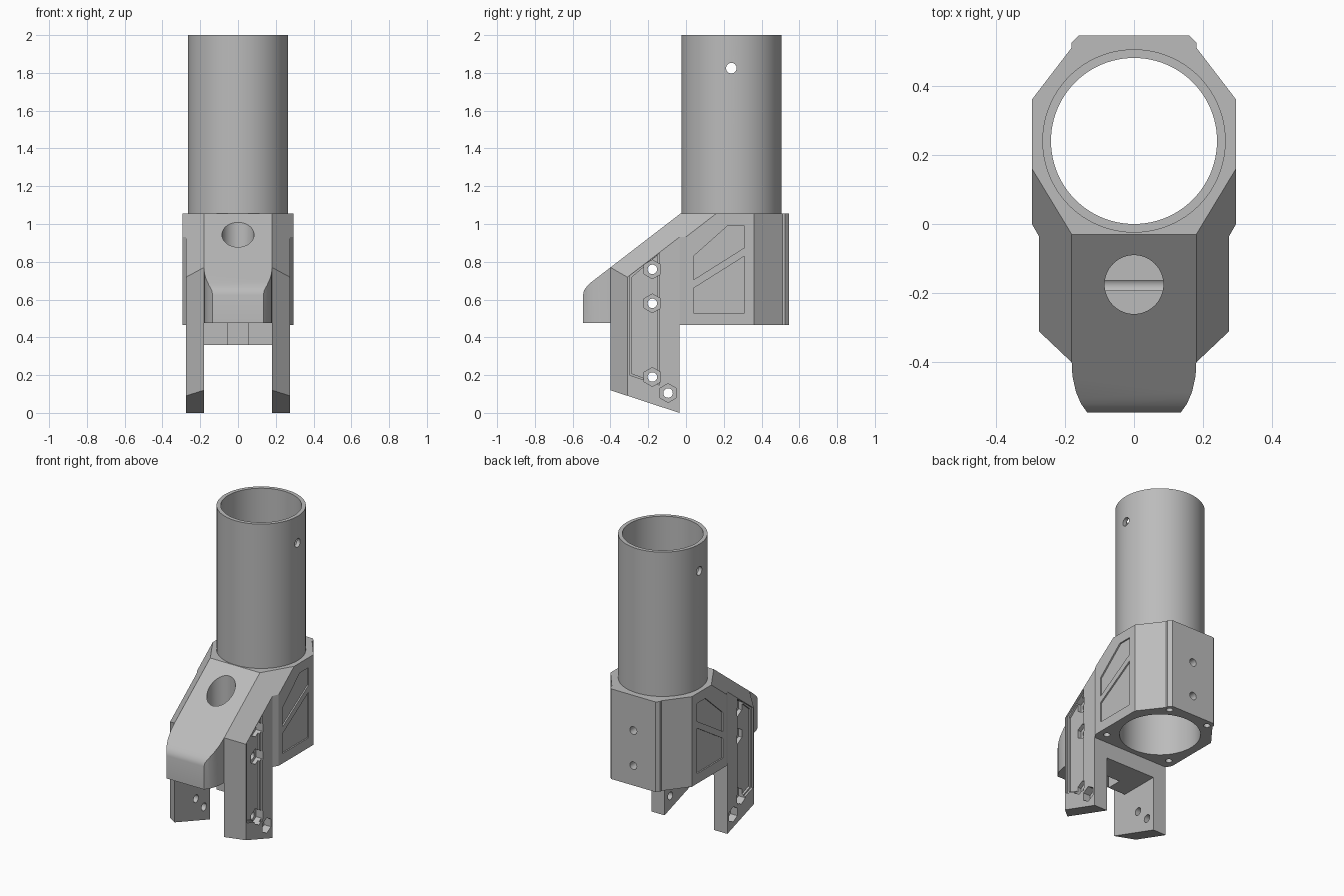
import bpy, bmesh, math
from mathutils import Vector

if "Cube" in bpy.data.objects:
    bpy.data.objects.remove(bpy.data.objects["Cube"], do_unlink=True)

GREY = bpy.data.materials.new("machined grey")
GREY.use_nodes = True
GREY.diffuse_color = (0.5, 0.5, 0.5, 1)
GREY.node_tree.nodes["Principled BSDF"].inputs["Base Color"].default_value = (0.5, 0.5, 0.5, 1)

TOP, BASE, BACK = 1.055, 0.465, -0.035
SLOPE = 0.77
TUBE_Y = 0.24
SLOPE_POINT = (0, -0.03, TOP)
SLOPE_NORMAL = (0, -SLOPE, 1)


def prism(name, pts, lo, hi, axis="z", planes=()):
    """Extrude a 2D outline along an axis, then trim it with planes."""
    place = {"x": lambda a, b, h: (h, a, b),
             "y": lambda a, b, h: (a, h, b),
             "z": lambda a, b, h: (a, b, h)}[axis]
    bm = bmesh.new()
    face = bm.faces.new([bm.verts.new(place(a, b, lo)) for a, b in pts])
    new = bmesh.ops.extrude_face_region(bm, geom=[face])["geom"]
    shift = Vector(place(0, 0, hi - lo))
    bmesh.ops.translate(bm, vec=shift, verts=[v for v in new if isinstance(v, bmesh.types.BMVert)])
    for point, normal in planes:
        geom = bm.verts[:] + bm.edges[:] + bm.faces[:]
        cut = bmesh.ops.bisect_plane(bm, geom=geom, plane_co=point, plane_no=normal,
                                     clear_outer=True, dist=0.00001)
        edges = [e for e in cut["geom_cut"] if isinstance(e, bmesh.types.BMEdge)]
        bmesh.ops.holes_fill(bm, edges=[e for e in edges if e.is_boundary], sides=0)
    bmesh.ops.recalc_face_normals(bm, faces=bm.faces)
    mesh = bpy.data.meshes.new(name)
    bm.to_mesh(mesh)
    bm.free()
    mesh.materials.append(GREY)
    ob = bpy.data.objects.new(name, mesh)
    bpy.context.collection.objects.link(ob)
    return ob


def ring(a, b, r, n=32):
    step = math.tau / n
    return [(a + r * math.sin(i * step), b + r * math.cos(i * step)) for i in range(n)]


def box(a0, a1, b0, b1):
    return [(a0, b0), (a1, b0), (a1, b1), (a0, b1)]


def shrink(pts, d):
    """Scale an outline towards its middle by about d on each side."""
    ca, cb = (sum(p[i] for p in pts) / len(pts) for i in (0, 1))
    ra, rb = (max(abs(p[i] - c) for p in pts) for i, c in ((0, ca), (1, cb)))
    return [(ca + (a - ca) * (1 - d / ra), cb + (b - cb) * (1 - d / rb)) for a, b in pts]


def carve(ob, *args):
    cutter = prism("cutter", *args)
    mod = ob.modifiers.new("cut", "BOOLEAN")
    mod.operation, mod.solver, mod.object = "DIFFERENCE", "EXACT", cutter
    bpy.context.view_layer.objects.active = ob
    bpy.ops.object.modifier_apply(modifier=mod.name)
    bpy.data.objects.remove(cutter, do_unlink=True)


def side_slope(s):
    """Sloping chamfer plane on one side."""
    return ((s * 0.18, -0.03, TOP), (s * 0.19 * SLOPE, -0.115 * SLOPE, 0.115))


def span(s, a, b):
    return sorted((s * a, s * b))


parts = []

# Socket block
half = [(0.18, BACK), (0.275, BACK), (0.295, 0.0), (0.295, 0.36),
        (0.18, 0.51), (0.18, 0.525), (0.16, 0.545)]
outline = half + [(-x, y) for x, y in reversed(half)]
block = prism("socket_block", outline, BASE, TOP, "z",
              [(SLOPE_POINT, SLOPE_NORMAL), side_slope(1), side_slope(-1)])
carve(block, ring(0, TUBE_Y, 0.24, 96), 0.3, 1.2)
for z in (0.595, 0.825):
    carve(block, ring(0, z, 0.025), 0.4, 0.7, "y")
upper_panel = [(0.04, 0.705), (0.31, 0.875), (0.31, 0.99), (0.22, 0.99), (0.04, 0.83)]
lower_panel = [(0.04, 0.53), (0.31, 0.53), (0.31, 0.83), (0.04, 0.66)]
for s in (1, -1):
    for panel in (upper_panel, lower_panel):
        carve(block, panel, *span(s, 0.286, 0.4), "x")
    for x, y in ((0.24, 0.035), (0.145, 0.5)):
        carve(block, ring(s * x, y, 0.02, 24), 0.3, 0.56)
parts.append(block)

# Main tube
tube = prism("main_tube", ring(0, TUBE_Y, 0.265, 96), TOP - 0.02, 2.0)
carve(tube, ring(0, TUBE_Y, 0.24, 96), 0.9, 2.1)
carve(tube, ring(TUBE_Y, 1.825, 0.028), -1, 1, "x")
parts.append(tube)

# Front hood with a rounded nose
side = [(0.18, BACK), (0.18, -0.4), (0.178, -0.44), (0.168, -0.485), (0.153, -0.52), (0.135, -0.545)]
nose = [(-0.545, 0.625), (-0.54, 0.648), (-0.526, 0.668), (-0.505, 0.689)]
trims = [(SLOPE_POINT, SLOPE_NORMAL)]
for (y0, z0), (y1, z1) in zip(nose, nose[1:]):
    trims.append(((0, y0, z0), (0, z0 - z1, y1 - y0)))
hood = prism("front_hood", side + [(-x, y) for x, y in reversed(side)], 0.475, 1.2, "z", trims)
carve(hood, ring(0, -0.175, 0.085, 64), 0.6, 1.3)
parts.append(hood)

# Cross bridge under the hood, with a cable notch
bridge = prism("cross_bridge", box(-0.18, 0.18, -0.3, BACK), 0.36, 0.475)
carve(bridge, box(-0.055, 0.055, -0.4, -0.2), 0.3, 0.6)
parts.append(bridge)

# Clamp legs with pocket, bolt holes and nut recesses
bolts = [(-0.178, 0.76), (-0.178, 0.58), (-0.178, 0.19), (-0.095, 0.105)]
pocket = [(-0.3, 0.2), (-0.14, 0.147), (-0.14, 0.845), (-0.3, 0.725)]
for s, label in ((1, "left"), (-1, "right")):
    foot = [(s * 0.18, BACK), (s * 0.275, BACK), (s * 0.275, -0.31), (s * 0.18, -0.4)]
    leg = prism(label + "_leg", foot, -0.1, 1.2, "z",
                [side_slope(s), ((0, BACK, 0), (0, -0.12, -0.365))])
    carve(leg, pocket, *span(s, 0.263, 0.4), "x")
    carve(leg, shrink(pocket, 0.012), *span(s, 0.25, 0.4), "x")
    for y, z in bolts:
        carve(leg, ring(y, z, 0.05, 6), *span(s, 0.225, 0.4), "x")
        carve(leg, ring(y, z, 0.025), *span(s, 0.1, 0.4), "x")
    parts.append(leg)
for y, z in bolts[:2]:
    carve(hood, ring(y, z, 0.025), -0.4, 0.4, "x")

# Smooth the round surfaces, keep machined edges sharp
bpy.ops.object.select_all(action="DESELECT")
for ob in parts:
    ob.select_set(True)
bpy.context.view_layer.objects.active = block
bpy.ops.object.shade_smooth_by_angle(angle=math.radians(25))
